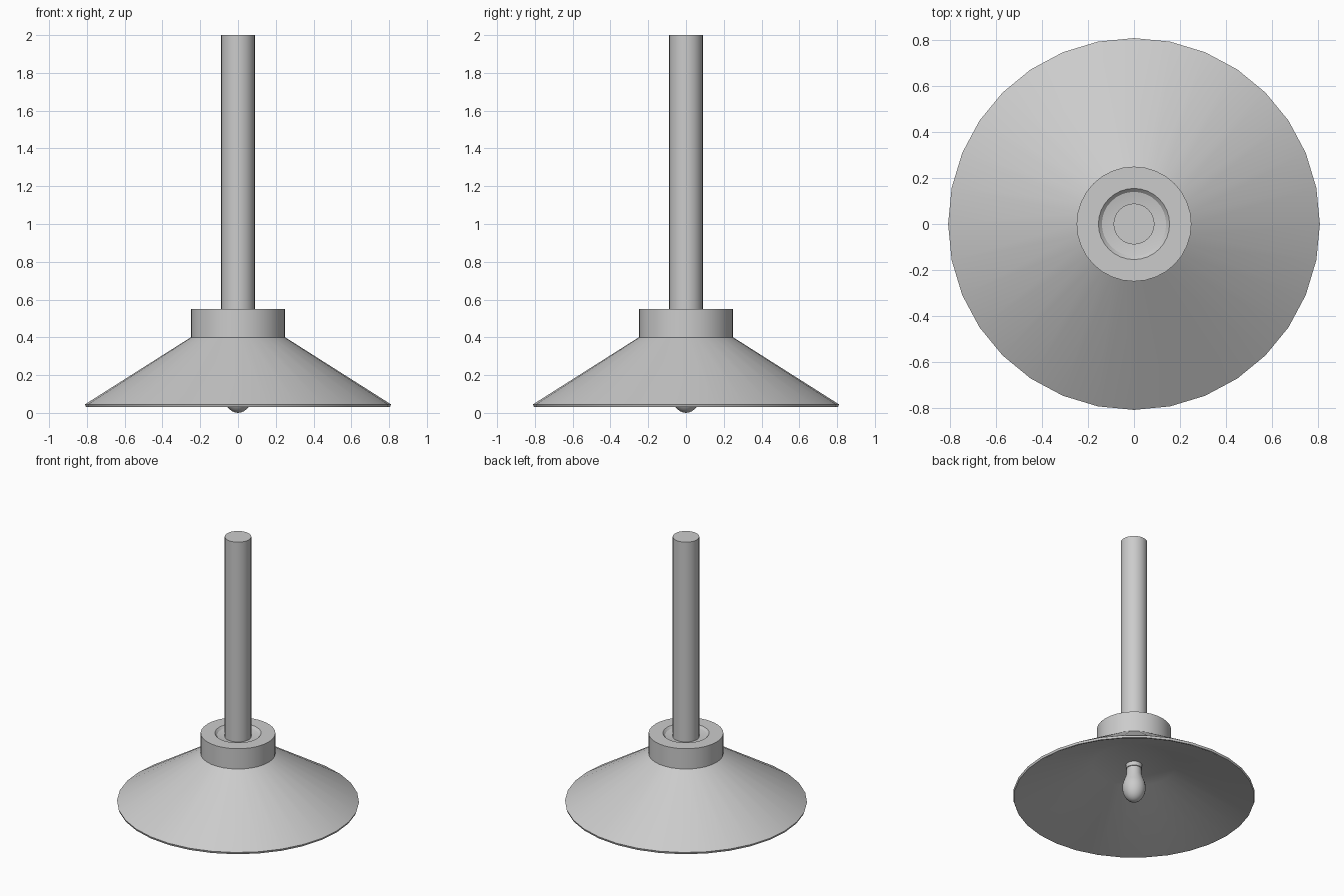
import bpy, bmesh, math

cube = bpy.data.objects.get("Cube")
if cube:
    bpy.data.objects.remove(cube, do_unlink=True)

GREY = (0.6, 0.6, 0.6, 1)
metal = bpy.data.materials.new("plain grey")
metal.use_nodes = True
metal.diffuse_color = GREY
metal.node_tree.nodes["Principled BSDF"].inputs["Base Color"].default_value = GREY


def lathe(name, profile, sides=32):
    """Spin a (radius, height) profile around z into a smooth-shaded part."""
    bm = bmesh.new()
    verts = [bm.verts.new((r, 0, z)) for r, z in profile]
    edges = [bm.edges.new(pair) for pair in zip(verts, verts[1:])]
    bmesh.ops.spin(bm, geom=verts + edges, cent=(0, 0, 0), axis=(0, 0, 1),
                   angle=math.tau, steps=sides, use_merge=True)
    bmesh.ops.remove_doubles(bm, verts=bm.verts, dist=0.0001)
    bmesh.ops.recalc_face_normals(bm, faces=bm.faces)
    mesh = bpy.data.meshes.new(name)
    bm.to_mesh(mesh)
    bm.free()
    mesh.materials.append(metal)
    obj = bpy.data.objects.new(name, mesh)
    bpy.context.collection.objects.link(obj)
    bpy.ops.object.select_all(action="DESELECT")
    obj.select_set(True)
    bpy.context.view_layer.objects.active = obj
    bpy.ops.object.shade_smooth_by_angle(angle=math.radians(30))
    return obj


# Conical shade with a thin rim, hollow underside and flat inner ceiling
lathe("shade", [(0, 0.40), (0.25, 0.40), (0.81, 0.045), (0.805, 0.03),
                (0.795, 0.03), (0.28, 0.28), (0, 0.28)])

# Collar with a shallow dished recess around the stem
lathe("collar", [(0, 0.40), (0.25, 0.40), (0.25, 0.55), (0.155, 0.55),
                 (0.14, 0.535), (0.09, 0.525), (0, 0.525)])

# Hanging stem
lathe("stem", [(0, 0.50), (0.089, 0.50), (0.089, 2.0), (0, 2.0)])

# Bulb socket
lathe("socket", [(0, 0.29), (0.055, 0.29), (0.055, 0.25), (0, 0.25)], 16)

# Bulb: rounded lower end that narrows to a neck
bulb = [(0.078 * math.sin(a), 0.105 - 0.105 * math.cos(a))
        for a in (math.pi * i / 16 for i in range(11))]
lathe("bulb", bulb + [(0.052, 0.20), (0.048, 0.27), (0, 0.27)], 24)
